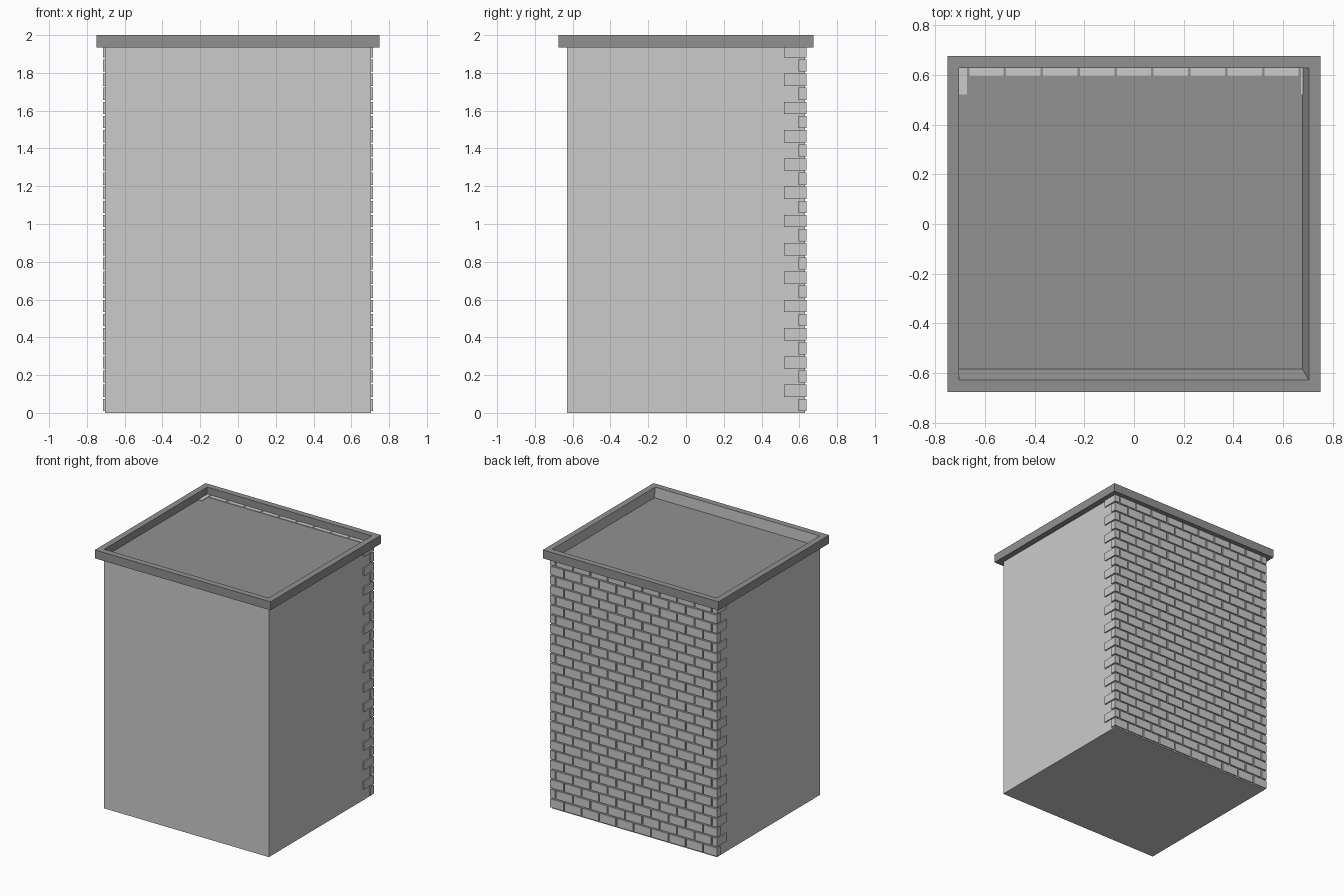
import bpy
import bmesh

cube = bpy.data.objects.get("Cube")
if cube:
    bpy.data.objects.remove(cube, do_unlink=True)


def material(name, value):
    mat = bpy.data.materials.new(name)
    mat.use_nodes = True
    color = (value, value, value, 1)
    mat.diffuse_color = color
    mat.node_tree.nodes["Principled BSDF"].inputs["Base Color"].default_value = color
    return mat


def add_box(bm, x0, x1, y0, y1, z0, z1):
    verts = bmesh.ops.create_cube(bm, size=1)["verts"]
    for v in verts:
        v.co.x = x1 if v.co.x > 0 else x0
        v.co.y = y1 if v.co.y > 0 else y0
        v.co.z = z1 if v.co.z > 0 else z0


def finish(name, bm, mat):
    mesh = bpy.data.meshes.new(name)
    bm.to_mesh(mesh)
    bm.free()
    mesh.materials.append(mat)
    obj = bpy.data.objects.new(name, mesh)
    bpy.context.collection.objects.link(obj)
    return obj


light_grey = material("light grey masonry", 0.6)
mid_grey = material("mid grey concrete", 0.285)

# Plain building block
bm = bmesh.new()
add_box(bm, -0.705, 0.705, -0.63, 0.63, 0, 1.935)
finish("building_body", bm, light_grey)

# Roof slab with a sunken deck behind a low parapet
bm = bmesh.new()
add_box(bm, -0.75, 0.75, -0.675, 0.675, 1.935, 2)
top = max(bm.faces, key=lambda f: f.calc_center_median().z)
bmesh.ops.inset_region(bm, faces=[top], thickness=0.067)
rim = list(top.verts)
deck = bmesh.ops.extrude_face_region(bm, geom=[top])
bmesh.ops.delete(bm, geom=[top], context="FACES_ONLY")
for v in [g for g in deck["geom"] if isinstance(g, bmesh.types.BMVert)]:
    v.co.z = 1.942
    if v.co.y < 0:
        v.co.y = -0.582
    if v.co.x > 0:
        v.co.x = 0.677
finish("roof_slab", bm, mid_grey)

# Brick facing on the back wall, wrapping both rear corners
ROWS = 26
ROW_HEIGHT = 1.946 / ROWS
PITCH = 0.147
GAP = 0.005
EDGE, INNER = 0.714, 0.667
BACK, DEPTH = 0.639, 0.595

bm = bmesh.new()
for row in range(ROWS):
    z0, z1 = row * ROW_HEIGHT + GAP * 2, (row + 1) * ROW_HEIGHT
    long_return = row % 2 == 1
    # Corner bricks alternate between lying along the side and along the back
    corner = INNER if long_return else INNER - PITCH / 2
    front = 0.52 if long_return else DEPTH
    add_box(bm, -EDGE, -corner - GAP, front, BACK, z0, z1)
    add_box(bm, corner + GAP, EDGE, front, BACK, z0, z1)
    # Running bricks between the corners
    count = 9 if long_return else 8
    step = 2 * corner / count
    for i in range(count):
        x = -corner + i * step
        add_box(bm, x + GAP, x + step - GAP, DEPTH, BACK, z0, z1)
finish("back_bricks", bm, light_grey)
